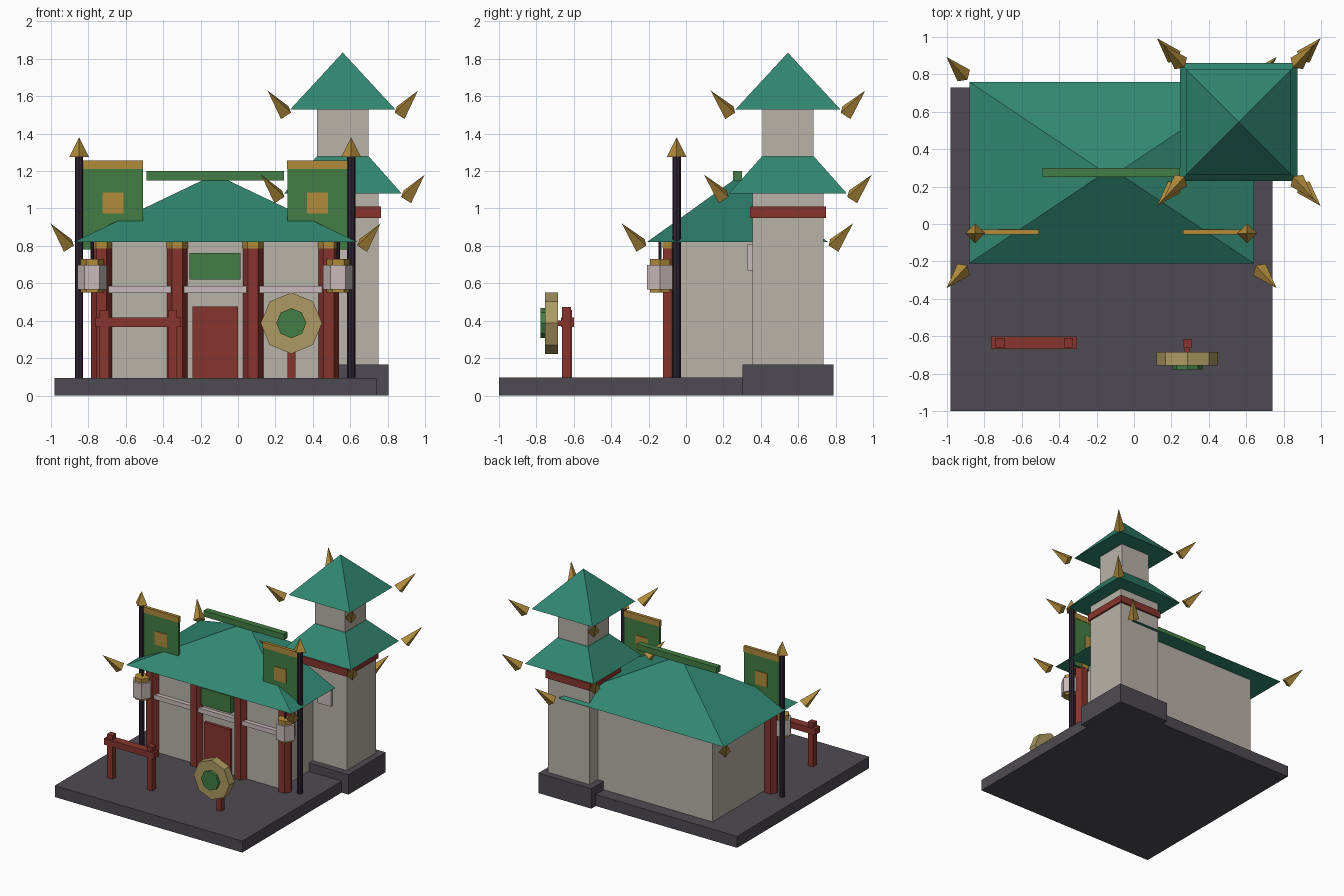
import bpy, bmesh, math
from mathutils import Vector, Matrix

cube = bpy.data.objects.get("Cube")
if cube:
    bpy.data.objects.remove(cube, do_unlink=True)


def material(name, hexcode):
    channels = [int(hexcode[i:i + 2], 16) / 255 for i in (0, 2, 4)]
    linear = [c / 12.92 if c < 0.04 else ((c + 0.055) / 1.055) ** 2.4 for c in channels]
    m = bpy.data.materials.new(name)
    m.use_nodes = True
    m.diffuse_color = (*linear, 1)
    m.node_tree.nodes["Principled BSDF"].inputs["Base Color"].default_value = (*linear, 1)
    return m


SLATE = material("slate", "4E4A52")
WALL = material("plaster", "B9B3A9")
TEAL = material("teal tiles", "318770")
RED = material("red timber", "87352D")
GREEN = material("green cloth", "427D43")
GOLD = material("gold", "B18B3B")
TAN = material("gong tan", "AD9A62")
PINK = material("pale pink", "CABABA")
DARK = material("dark pole", "2F2533")


def finish(name, bm, mat):
    bmesh.ops.remove_doubles(bm, verts=bm.verts, dist=0.0005)
    bmesh.ops.recalc_face_normals(bm, faces=bm.faces)
    mesh = bpy.data.meshes.new(name)
    bm.to_mesh(mesh)
    bm.free()
    mesh.materials.append(mat)
    obj = bpy.data.objects.new(name, mesh)
    bpy.context.collection.objects.link(obj)
    return obj


def skin(name, mat, rings, matrix=Matrix()):
    """Join equal rings of points into a capped solid."""
    bm = bmesh.new()
    loops = [[bm.verts.new(matrix @ Vector(p)) for p in ring] for ring in rings]
    for low, high in zip(loops, loops[1:]):
        for i in range(len(low)):
            j = (i + 1) % len(low)
            bm.faces.new((low[i], low[j], high[j], high[i]))
    bm.faces.new(loops[0][::-1])
    bm.faces.new(loops[-1])
    return finish(name, bm, mat)


def rect(x0, x1, y0, y1, z):
    return [(x0, y0, z), (x1, y0, z), (x1, y1, z), (x0, y1, z)]


def box(name, mat, x, y, z):
    return skin(name, mat, [rect(*x, *y, h) for h in z])


def prism(name, mat, sides, profile, matrix):
    """Solid with regular cross-sections; profile holds (radius, height)."""
    step = math.tau / sides
    return skin(name, mat, [[(r * math.cos(i * step), r * math.sin(i * step), z)
                             for i in range(sides)] for r, z in profile], matrix)


def post(name, mat, sides, x, y, profile):
    return prism(name, mat, sides, profile, Matrix.Translation((x, y, 0)))


def around(c, half):
    return (c - half, c + half)


def horns(name, xs, ys, z):
    """Gold spikes flaring up and out from the four eave corners."""
    for sx, x in zip((-1, 1), xs):
        for sy, y in zip((-1, 1), ys):
            base = Vector((x + sx * 0.03, y + sy * 0.033, z - 0.018))
            tip = Vector((x + sx * 0.122, y + sy * 0.133, z + 0.1))
            axis = tip - base
            turn = axis.to_track_quat('Z', 'Y').to_matrix().to_4x4()
            prism(name, GOLD, 4, [(0.045, 0), (0.0001, axis.length)],
                  Matrix.Translation(base) @ turn)


# Ground platform
box("platform", SLATE, (-0.98, 0.74), (-1, 0.73), (0, 0.095))

# Hall and its hipped roof
MID = -0.122
box("hall_walls", WALL, around(MID, 0.56), (-0.075, 0.625), (0.09, 0.82))
hall_x, hall_y = (-0.88, 0.64), (-0.21, 0.76)
skin("hall_roof", TEAL, [rect(*hall_x, *hall_y, 0.82),
                         rect(*around(MID, 0.042), 0.27, 0.28, 1.163)])
horns("hall_roof_horn", hall_x, hall_y, 0.82)
box("ridge_beam", GREEN, (-0.49, 0.245), (0.25, 0.3), (1.15, 1.2))

# Hall front: posts, rail, door and sign
for i in range(4):
    x = MID + (i - 1.5) * 0.405
    post("front_post", RED, 6, x, -0.075, [(0.055, 0.09), (0.055, 0.787)])
    post("post_cap", GOLD, 6, x, -0.075, [(0.057, 0.787), (0.057, 0.825)])
box("wall_rail", PINK, around(MID, 0.57), (-0.11, -0.07), (0.547, 0.585))
box("door", RED, around(MID, 0.121), (-0.1, -0.07), (0.09, 0.475))
box("door_sign", GREEN, around(MID, 0.136), (-0.115, -0.07), (0.62, 0.762))

# Banner poles and hanging lanterns on both sides
for side in (-1, 1):
    px = MID + side * 0.727
    post("banner_pole", DARK, 8, px, -0.05, [(0.022, 0.09), (0.022, 1.28)])
    post("pole_finial", GOLD, 4, px, -0.05, [(0.053, 1.275), (0.0001, 1.38)])
    bx = MID + side * 0.547
    box("banner", GREEN, around(bx, 0.16), around(-0.042, 0.01), (0.78, 1.21))
    box("banner_top", GOLD, around(bx, 0.162), around(-0.042, 0.013), (1.21, 1.257))
    box("banner_emblem", GOLD, around(bx, 0.056), around(-0.042, 0.015), (0.973, 1.085))
    lx = MID + side * 0.657
    post("lantern", PINK, 6, lx, -0.14, [(0.08, 0.568), (0.08, 0.698)])
    post("lantern_base", GOLD, 6, lx, -0.14, [(0.062, 0.55), (0.062, 0.568)])
    post("lantern_top", GOLD, 6, lx, -0.14, [(0.062, 0.698), (0.062, 0.73)])
    post("lantern_hanger", DARK, 6, lx, -0.14, [(0.009, 0.73), (0.009, 0.83)])

# Corner tower
TX, TY = 0.56, 0.545


def tower_rect(half, z):
    return rect(*around(TX, half), *around(TY, half), z)


def tower_part(name, mat, *sections):
    skin(name, mat, [tower_rect(*s) for s in sections])


tower_part("tower_base", SLATE, (0.243, 0), (0.243, 0.165))
tower_part("tower_lower_walls", WALL, (0.19, 0.16), (0.19, 1.08))
tower_part("tower_band", RED, (0.204, 0.95), (0.204, 1.01))
tower_part("tower_lower_roof", TEAL, (0.315, 1.08), (0.14, 1.277))
tower_part("tower_upper_walls", WALL, (0.137, 1.27), (0.137, 1.53))
tower_part("tower_upper_roof", TEAL, (0.28, 1.53), (0.0001, 1.833))
box("tower_window", PINK, around(TX, 0.06), (0.33, 0.36), (0.668, 0.81))
horns("lower_roof_horn", around(TX, 0.315), around(TY, 0.315), 1.08)
horns("upper_roof_horn", around(TX, 0.28), around(TY, 0.28), 1.53)

# Hitching rail in the yard
for x in (-0.715, -0.35):
    box("hitching_post", RED, around(x, 0.025), around(-0.635, 0.025), (0.09, 0.457))
box("hitching_beam", RED, (-0.762, -0.305), (-0.668, -0.6), (0.367, 0.418))

# Gong on its stand
GX, GZ = 0.285, 0.387
box("gong_post", RED, around(GX, 0.021), around(-0.638, 0.024), (0.09, 0.473))
box("gong_bracket", RED, around(GX, 0.015), (-0.69, -0.65), around(GZ, 0.015))
facing = Matrix.Translation((GX, 0, GZ)) @ Matrix.Rotation(math.pi / 2, 4, 'X')
prism("gong", TAN, 8, [(0.164, 0.685), (0.164, 0.755)], facing)
prism("gong_boss", GREEN, 8, [(0.08, 0.75), (0.08, 0.777)], facing)
